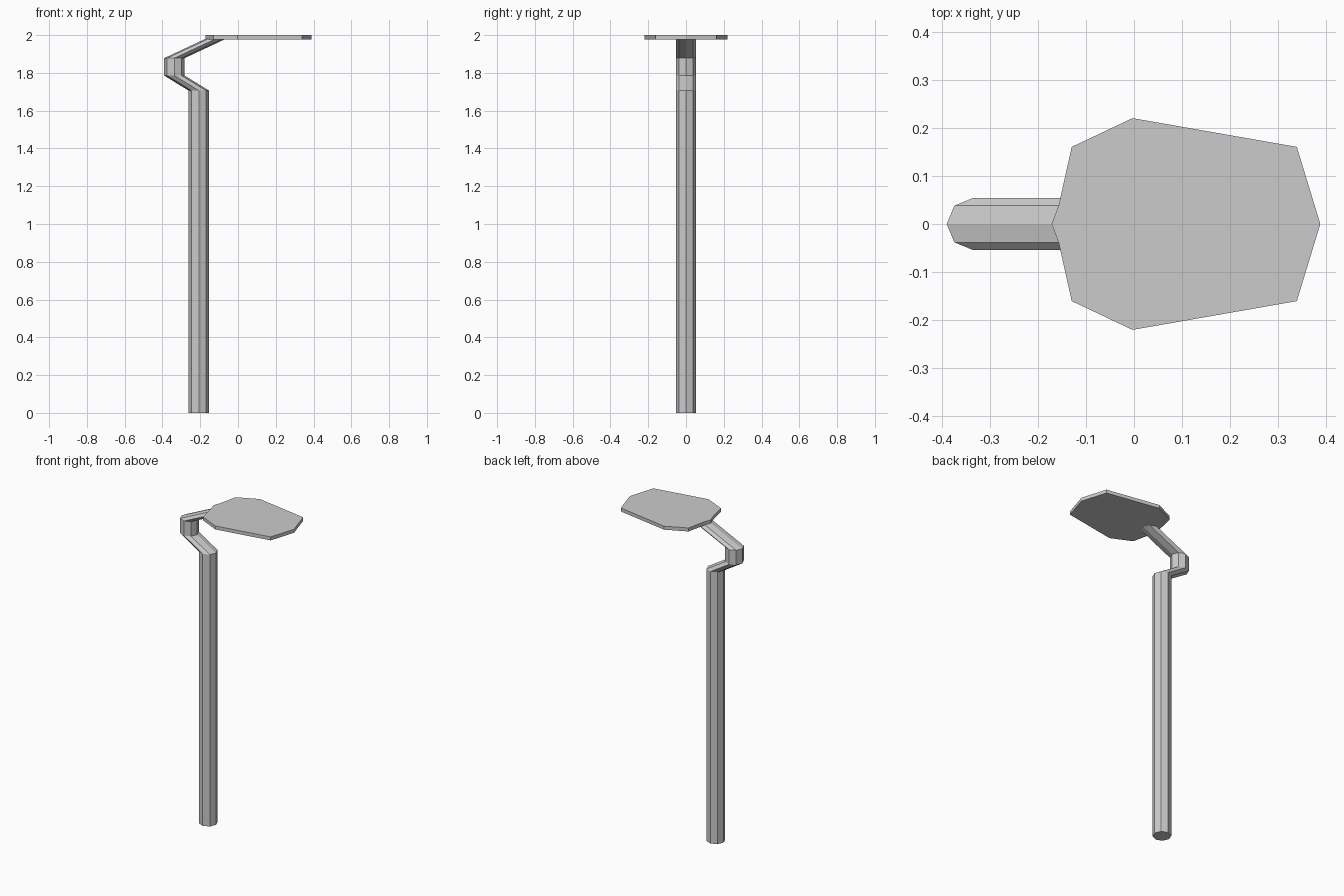
import bpy, bmesh, math

cube = bpy.data.objects.get("Cube")
if cube:
    bpy.data.objects.remove(cube, do_unlink=True)

grey = bpy.data.materials.new("light grey")
grey.use_nodes = True
grey.diffuse_color = (0.6, 0.6, 0.6, 1)
grey.node_tree.nodes["Principled BSDF"].inputs["Base Color"].default_value = (0.6, 0.6, 0.6, 1)


def loft(name, rings):
    """Join matching rings of points with quads and cap both ends."""
    bm = bmesh.new()
    loops = [[bm.verts.new(p) for p in ring] for ring in rings]
    n = len(loops[0])
    for low, high in zip(loops, loops[1:]):
        for i in range(n):
            j = (i + 1) % n
            bm.faces.new((low[i], low[j], high[j], high[i]))
    bm.faces.new(loops[0][::-1])
    bm.faces.new(loops[-1])
    bmesh.ops.recalc_face_normals(bm, faces=bm.faces)
    mesh = bpy.data.meshes.new(name)
    bm.to_mesh(mesh)
    bm.free()
    mesh.materials.append(grey)
    obj = bpy.data.objects.new(name, mesh)
    bpy.context.collection.objects.link(obj)
    return obj


def octagon(x, z, r=0.054):
    return [(x + r * math.cos(k * math.pi / 4), r * math.sin(k * math.pi / 4), z)
            for k in range(8)]


# Octagonal post with a cranked neck; every ring stays level
path = [(-0.207, 0), (-0.207, 1.706), (-0.337, 1.786), (-0.337, 1.878), (-0.119, 1.98)]
loft("bent_post", [octagon(x, z) for x, z in path])

# Flat head plate, mirrored across y
half = [(0.34, 0.161), (-0.003, 0.221), (-0.13, 0.161), (-0.157, 0.04)]
outline = [(0.389, 0)] + half + [(-0.172, 0)] + [(x, -y) for x, y in reversed(half)]
loft("head_plate", [[(x, y, z) for x, y in outline] for z in (1.978, 2.0)])
